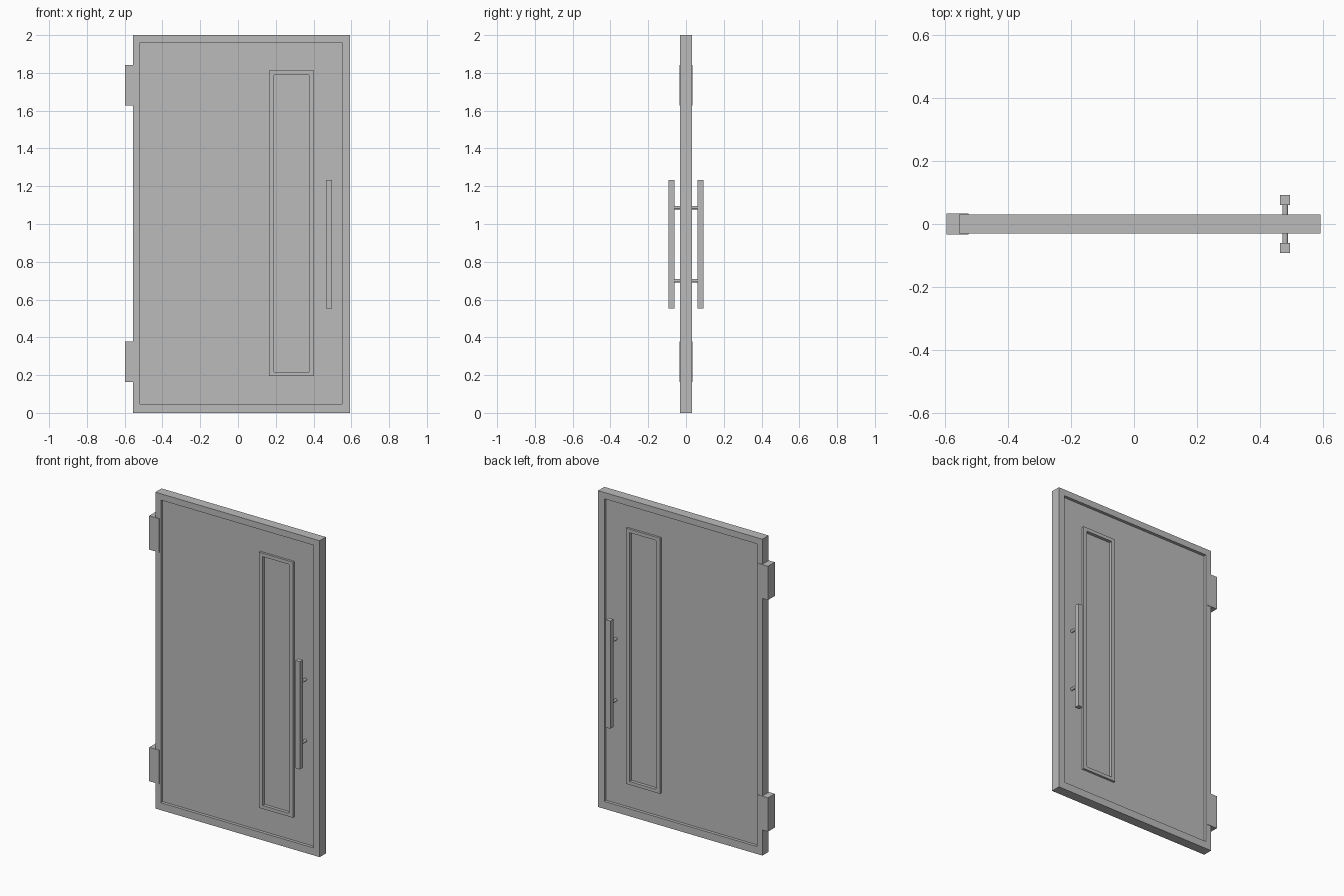
import bpy
import bmesh
from mathutils import Matrix, Vector

cube = bpy.data.objects.get("Cube")
if cube:
    bpy.data.objects.remove(cube, do_unlink=True)

grey = bpy.data.materials.new("plain grey")
grey.use_nodes = True
GREY = (0.5, 0.5, 0.5, 1)
grey.diffuse_color = GREY
grey.node_tree.nodes["Principled BSDF"].inputs["Base Color"].default_value = GREY


def finish(name, bm):
    bmesh.ops.recalc_face_normals(bm, faces=bm.faces)
    mesh = bpy.data.meshes.new(name)
    bm.to_mesh(mesh)
    bm.free()
    mesh.materials.append(grey)
    obj = bpy.data.objects.new(name, mesh)
    bpy.context.collection.objects.link(obj)
    return obj


def box(name, rect, y0, y1):
    x0, x1, z0, z1 = rect
    bm = bmesh.new()
    bmesh.ops.create_cube(bm, size=1)
    bmesh.ops.scale(bm, vec=(x1 - x0, y1 - y0, z1 - z0), verts=bm.verts)
    centre = Vector((x0 + x1, y0 + y1, z0 + z1)) / 2
    bmesh.ops.translate(bm, vec=centre, verts=bm.verts)
    return finish(name, bm)


def ring(name, outer, inner, half):
    """Rectangular border between two rectangles, from y = -half to half."""
    bm = bmesh.new()
    loops = []
    for (x0, x1, z0, z1), y in ((outer, -half), (inner, -half), (inner, half), (outer, half)):
        corners = ((x0, z0), (x1, z0), (x1, z1), (x0, z1))
        loops.append([bm.verts.new((x, y, z)) for x, z in corners])
    for k in range(4):
        a, b = loops[k], loops[(k + 1) % 4]
        for i in range(4):
            j = (i + 1) % 4
            bm.faces.new((a[i], a[j], b[j], b[i]))
    return finish(name, bm)


def rod(name, x, z, y0, y1, radius):
    bm = bmesh.new()
    bmesh.ops.create_cone(bm, cap_ends=True, segments=16, radius1=radius,
                          radius2=radius, depth=abs(y1 - y0))
    turn = Matrix.Translation((x, (y0 + y1) / 2, z)) @ Matrix.Rotation(1.5708, 4, "X")
    bmesh.ops.transform(bm, matrix=turn, verts=bm.verts)
    for face in bm.faces:
        face.smooth = len(face.verts) == 4
    return finish(name, bm)


# Door leaf: nested borders from the edge in to the glass (x0, x1, z0, z1)
EDGE = (-0.556, 0.593, 0, 2)
PANEL = (-0.518, 0.55, 0.047, 1.96)
WINDOW = (0.164, 0.402, 0.196, 1.812)
GLASS = (0.19, 0.376, 0.217, 1.79)
ring("door_frame", EDGE, PANEL, 0.031)
ring("door_panel", PANEL, WINDOW, 0.012)
ring("window_frame", WINDOW, GLASS, 0.026)
box("window_pane", GLASS, -0.006, 0.006)

# Hinges wrapping the hinge-side edge
for name, z0 in (("lower_hinge", 0.163), ("upper_hinge", 1.627)):
    box(name, (-0.597, -0.527, z0, z0 + 0.214), -0.034, 0.034)

# Pull handles on both faces, each on two round posts
HANDLE_X = 0.481
for side, s in (("front", -1), ("back", 1)):
    near, far = sorted((s * 0.061, s * 0.092))
    box(side + "_handle_bar", (HANDLE_X - 0.016, HANDLE_X + 0.016, 0.552, 1.233), near, far)
    for level, z in (("lower", 0.7), ("upper", 1.087)):
        rod(f"{side}_{level}_handle_post", HANDLE_X, z, s * 0.01, s * 0.065, 0.009)
